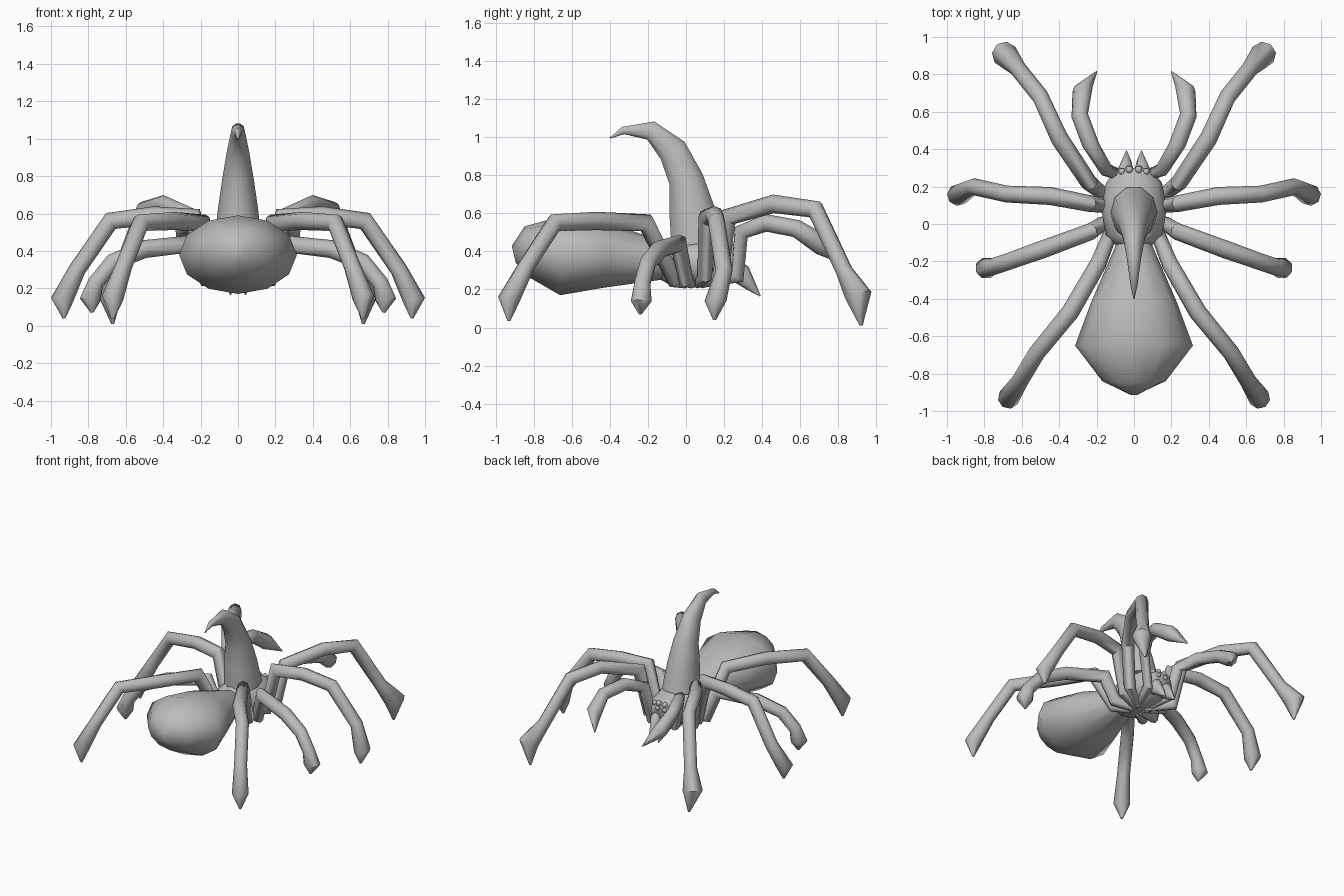
import bpy, bmesh, math
from mathutils import Vector

cube = bpy.data.objects.get("Cube")
if cube:
    bpy.data.objects.remove(cube, do_unlink=True)

grey = bpy.data.materials.new("grey")
grey.use_nodes = True
grey.diffuse_color = (0.5, 0.5, 0.5, 1)
grey.node_tree.nodes["Principled BSDF"].inputs["Base Color"].default_value = (0.5, 0.5, 0.5, 1)


def finish(name, bm, mirror):
    bmesh.ops.recalc_face_normals(bm, faces=bm.faces)
    mesh = bpy.data.meshes.new(name)
    bm.to_mesh(mesh)
    bm.free()
    obj = bpy.data.objects.new(name, mesh)
    bpy.context.collection.objects.link(obj)
    mesh.materials.append(grey)
    if mirror:
        obj.modifiers.new("mirror", "MIRROR").use_clip = False
    bpy.ops.object.select_all(action="DESELECT")
    obj.select_set(True)
    bpy.context.view_layer.objects.active = obj
    bpy.ops.object.shade_smooth_by_angle(angle=math.radians(55))
    return obj


def sweep(name, rings, sides=8, mirror=False):
    """Skin elliptical rings (x, y, z, half width, half height) along a path."""
    pts = [Vector(r[:3]) for r in rings]
    run = pts[-1] - pts[0]
    side = Vector((-run.y, run.x, 0)).normalized()
    bm = bmesh.new()
    loops = []
    for i, (p, ring) in enumerate(zip(pts, rings)):
        before = (p - pts[max(i - 1, 0)]).normalized()
        after = (pts[min(i + 1, len(pts) - 1)] - p).normalized()
        tangent = (before + after).normalized()
        up = side.cross(tangent).normalized()
        # widen the ring at bends so the tube keeps its thickness
        bend = 1.0
        if 0 < i < len(pts) - 1:
            bend = min(1.3, 1 / max(tangent.dot(after), 0.1))
        w, h = ring[3], ring[4] * bend
        loops.append([bm.verts.new(p + side * w * math.cos(a) + up * h * math.sin(a))
                      for a in (math.tau * k / sides for k in range(sides))])
    for a, b in zip(loops, loops[1:]):
        for k in range(sides):
            n = (k + 1) % sides
            bm.faces.new((a[k], a[n], b[n], b[k]))
    bm.faces.new(loops[0])
    bm.faces.new(loops[-1])
    return finish(name, bm, mirror)


# Body
sweep("abdomen", [(0, 0.0, 0.33, .07, .08), (0, -0.12, 0.35, .10, .10),
                  (0, -0.42, 0.38, .23, .17), (0, -0.65, 0.38, .315, .21),
                  (0, -0.84, 0.40, .17, .13), (0, -0.905, 0.385, .03, .045)], 12)
sweep("thorax", [(0, -0.13, 0.34, .08, .09), (0, -0.06, 0.34, .15, .13),
                 (0, 0.08, 0.34, .175, .13), (0, 0.22, 0.34, .15, .115),
                 (0, 0.30, 0.34, .085, .07)], 12)

# Curved horn on the back
sweep("horn", [(0, 0.06, 0.44, .125, .145), (0, 0.03, 0.62, .108, .125),
               (0, 0.0, 0.78, .085, .095), (0, -0.07, 0.93, .06, .08),
               (0, -0.185, 1.035, .038, .05), (0, -0.33, 1.035, .018, .02),
               (0, -0.40, 0.995, .003, .003)], 10)

# Legs: root under the thorax, raised hip, knee, shin and pointed foot
legs = {
    "rear_leg": [(.03, .08, .23), (.19, .18, .27), (.24, .22, .58), (.40, .46, .65),
                 (.50, .68, .62), (.62, .83, .30), (.69, .905, .17), (.67, .92, .01)],
    "upper_middle_leg": [(.03, .06, .23), (.17, .10, .27), (.24, .11, .58), (.45, .15, .59),
                         (.68, .16, .56), (.86, .20, .30), (.94, .155, .14), (.93, .15, .04)],
    "lower_middle_leg": [(.03, .03, .23), (.17, .0, .25), (.23, -.04, .44), (.50, -.14, .41),
                         (.67, -.20, .34), (.76, -.23, .23), (.79, -.235, .14), (.78, -.24, .07)],
    "front_leg": [(.03, .0, .23), (.13, -.06, .25), (.19, -.21, .55), (.34, -.47, .56),
                  (.52, -.69, .55), (.61, -.84, .32), (.67, -.93, .15), (.67, -.93, .035)],
}
radii = (.025, .04, .045, .048, .045, .045, .058, .008)
for name, path in legs.items():
    big = 1.2 if name == "rear_leg" else 1.0
    sweep(name, [(*p, r * (big if i == 6 else 1), r * (big if i == 6 else 1))
                 for i, (p, r) in enumerate(zip(path, radii))], 8, True)

# Feelers with claw tips
feeler = [(.05, .12, .24), (.10, .27, .27), (.15, .29, .50), (.23, .42, .55),
          (.29, .58, .52), (.275, .72, .43), (.20, .815, .34)]
sweep("feeler", [(*p, r, r) for p, r in
                 zip(feeler, (.025, .035, .038, .045, .045, .055, .004))], 8, True)

# Fangs
sweep("fang", [(.045, .22, .33, .035, .05), (.045, .29, .28, .042, .055),
               (.04, .34, .22, .025, .03), (.04, .39, .165, .003, .003)], 8, True)

# Eyes
bm = bmesh.new()
for x, y, z, r in ((.025, .29, .41, .02), (.065, .28, .40, .018),
                   (.03, .30, .375, .016), (.075, .285, .365, .014)):
    new = bmesh.ops.create_icosphere(bm, subdivisions=2, radius=r)["verts"]
    bmesh.ops.translate(bm, verts=new, vec=(x, y, z))
finish("eyes", bm, True)
